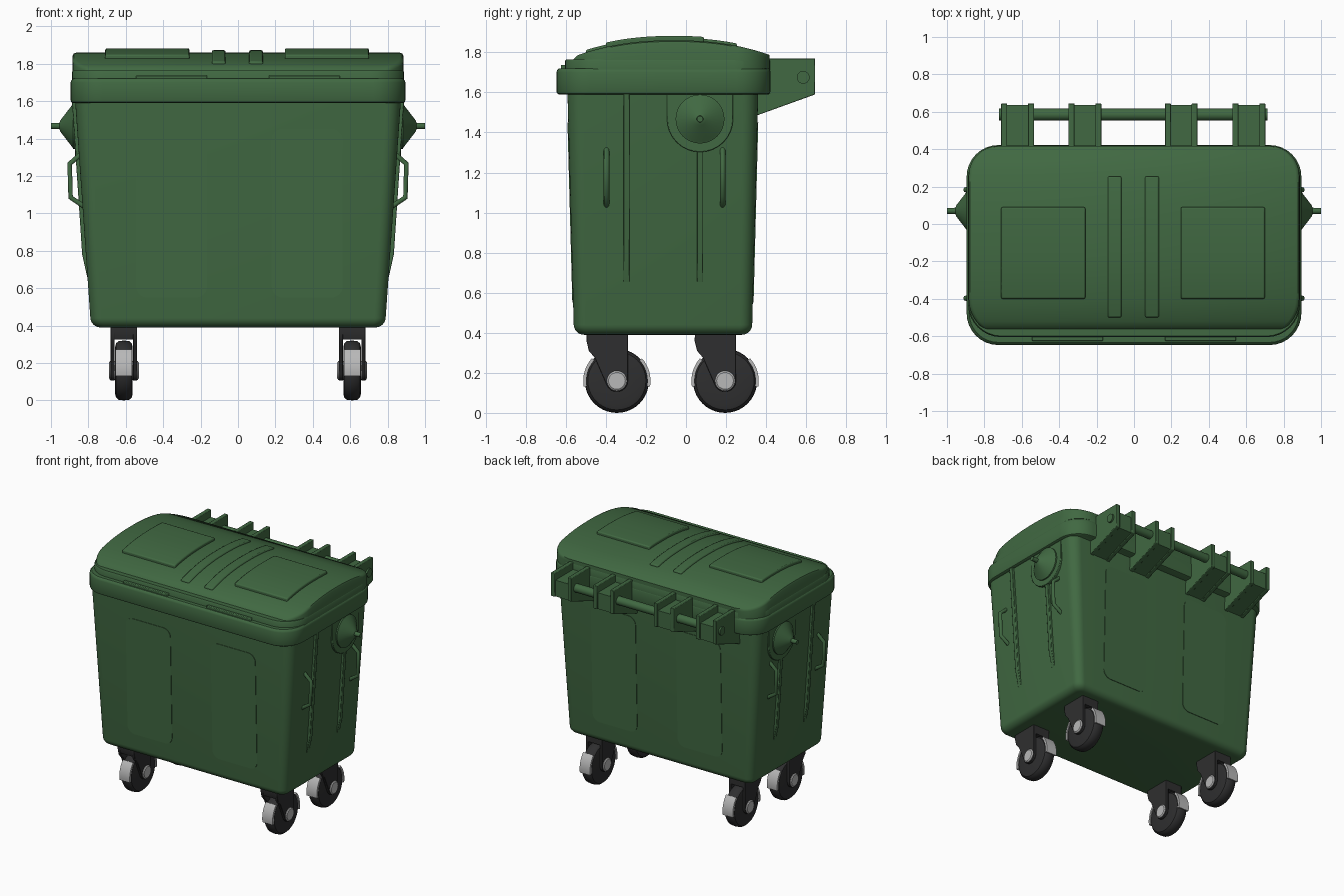
import bpy, bmesh, math
from math import sin, cos, pi, radians

if "Cube" in bpy.data.objects:
    bpy.data.objects.remove(bpy.data.objects["Cube"])


def material(name, rgb):
    m = bpy.data.materials.new(name)
    m.diffuse_color = (*rgb, 1)
    m.use_nodes = True
    m.node_tree.nodes["Principled BSDF"].inputs["Base Color"].default_value = m.diffuse_color
    return m


GREEN = material("bin_green", (0.052, 0.14, 0.054))
BLACK = material("wheel_black", (0.028, 0.028, 0.029))
GREY = material("hub_grey", (0.48, 0.48, 0.48))


def skin(name, rings, mat, angle=35, bevel=0):
    """Join equal-length rings of points into a closed, capped solid."""
    bm = bmesh.new()
    vs = [[bm.verts.new(p) for p in r] for r in rings]
    n = len(vs[0])
    for a, b in zip(vs, vs[1:]):
        for i in range(n):
            j = (i + 1) % n
            bm.faces.new((a[i], a[j], b[j], b[i]))
    bm.faces.new(vs[0][::-1])
    bm.faces.new(vs[-1])
    bmesh.ops.recalc_face_normals(bm, faces=bm.faces)
    me = bpy.data.meshes.new(name)
    bm.to_mesh(me)
    bm.free()
    for p in me.polygons:
        p.use_smooth = True
    me.set_sharp_from_angle(angle=radians(angle))
    me.materials.append(mat)
    ob = bpy.data.objects.new(name, me)
    bpy.context.collection.objects.link(ob)
    if bevel:
        b = ob.modifiers.new("bevel", "BEVEL")
        b.width, b.segments, b.limit_method = bevel, 2, "ANGLE"
        b.angle_limit = radians(40)
    return ob


def rounded(x0, x1, y0, y1, r, n=8):
    """Rounded rectangle outline."""
    pts = []
    for k, (cx, cy) in enumerate([(x1 - r, y1 - r), (x0 + r, y1 - r), (x0 + r, y0 + r), (x1 - r, y0 + r)]):
        for i in range(n + 1):
            a = (k + i / n) * pi / 2
            pts.append((cx + r * cos(a), cy + r * sin(a)))
    return pts


def loft(name, sections, mat):
    return skin(name, [[(x, y, z) for x, y in rounded(*s)] for z, *s in sections], mat)


def prism_x(name, yz, x0, x1, mat, bevel=0):
    return skin(name, [[(x, y, z) for y, z in yz] for x in (x0, x1)], mat, bevel=bevel)


def lathe_x(name, profile, cy, cz, mat, n=32):
    """Revolve (x, radius) pairs around an axis along x."""
    return skin(name, [[(x, cy + r * cos(2 * pi * i / n), cz + r * sin(2 * pi * i / n)) for i in range(n)]
                       for x, r in profile], mat)


def wall_x(z):
    return 0.788 + (z - 0.42) * 0.07


def front_y(z):
    return -0.56 - (z - 0.42) * 0.027


def back_y(z):
    return 0.33 + (z - 0.42) * 0.026


# Tapered body with rounded bottom edge
def body_section(z, inset, r):
    w = wall_x(z) - inset
    return (z, -w, w, front_y(z) + inset, back_y(z) - inset, r)


loft("body", [body_section(0.39 + 0.05 * (1 - cos(a)), 0.05 * (1 - sin(a)), 0.03 + 0.03 * sin(a))
              for a in [i * pi / 12 for i in range(7)]] + [body_section(1.62, 0, 0.08)], GREEN)

# Rim collar
loft("rim", [(z, -0.895 + d, 0.895 - d, -0.647 + d, 0.422 - d, 0.17 - d)
             for z, d in [(1.59, 0.012), (1.595, 0.004), (1.605, 0), (1.70, 0), (1.712, 0.004), (1.72, 0.014)]], GREEN)

# Lid: flange, then dome whose height follows y
loft("lid_flange", [(z, -0.888 + d, 0.888 - d, -0.605 + d, 0.42 - d, 0.18 - d)
                    for z, d in [(1.70, 0), (1.755, 0), (1.765, 0.006)]], GREEN)


def lid_z(y):
    z = 1.86 - 0.40 * abs(y + 0.06) ** 2.3
    return z - 0.6 * max(0, -0.54 - y)


def half_width(y, w=0.884, y0=-0.60, y1=0.418, rf=0.2, rb=0.16):
    if y < y0 + rf:
        return w - rf + math.sqrt(max(0, rf ** 2 - (y0 + rf - y) ** 2))
    if y > y1 - rb:
        return w - rb + math.sqrt(max(0, rb ** 2 - (y - y1 + rb) ** 2))
    return w


ys = ([-0.40 - 0.2 * cos(i * pi / 24) for i in range(12)] + [-0.40 + i * 0.658 / 16 for i in range(17)]
      + [0.258 + 0.16 * sin(i * pi / 24) for i in range(1, 13)])
rings = []
for y in ys:
    w, z = half_width(y), lid_z(y)
    rings.append([(-w, y, 1.72), (-w, y, z - 0.018), (-w + 0.006, y, z - 0.006), (-w + 0.02, y, z),
                  (w - 0.02, y, z), (w - 0.006, y, z - 0.006), (w, y, z - 0.018), (w, y, 1.72)])
skin("lid_dome", rings, GREEN, 40)


# Raised panels and ribs on the lid
def lid_strip(name, x0, x1, y0, y1, h):
    rr = []
    for i in range(17):
        y = y0 + (y1 - y0) * i / 16
        z = lid_z(y)
        rr.append([(x0, y, z - 0.03), (x0, y, z + h), (x1, y, z + h), (x1, y, z - 0.03)])
    skin(name, rr, GREEN, bevel=0.008)


for x0, x1 in [(-0.71, -0.26), (0.25, 0.70)]:
    lid_strip("lid_panel", x0, x1, -0.40, 0.09, 0.022)
for x0 in (-0.14, 0.06):
    lid_strip("lid_rib", x0, x0 + 0.073, -0.50, 0.255, 0.012)

# Front lips of the lid
for x0 in (-0.545, 0.165):
    prism_x("lid_lip", [(-0.59, 1.70), (-0.625, 1.70), (-0.625, 1.738), (-0.59, 1.738)],
            x0, x0 + 0.38, GREEN, 0.005)

# Shallow panels on front and back walls
for label, wall, s in (("front_panel", front_y, -1), ("back_panel", back_y, 1)):
    for x0 in (-0.545, 0.18):
        out = rounded(x0, x0 + 0.38, 0.55, 1.45, 0.06)
        skin(label, [[(x, wall(z) + s * d, z) for x, z in out] for d in (-0.01, 0.004)], GREEN)

# Side fittings, mirrored left and right
TY, TZ = 0.07, 1.467
for s in (-1, 1):
    # Lifting pivot: U-shaped plate, cone and pin
    u = [(TY + 0.165, 1.61), (TY - 0.165, 1.61)]
    u += [(TY + 0.165 * cos(a), TZ + 0.165 * sin(a)) for a in [pi + i * pi / 16 for i in range(17)]]
    prism_x("pivot_plate", u, s * 0.82, s * 0.872, GREEN, 0.004)
    lathe_x("pivot_cone", [(s * 0.85, 0.122), (s * 0.882, 0.122), (s * 0.887, 0.112),
                           (s * 0.95, 0.03), (s * 0.955, 0.017), (s * 1.0, 0.016)], TY, TZ, GREEN)
    # Vertical ribs that fade into the wall at the lower end
    for y, top in ((-0.297, 1.60), (0.07, 1.34)):
        side = [(top, 0.017), (0.78, 0.02), (0.65, 0)]
        loop = [(s * (wall_x(z) + d), z) for z, d in side] + [(s * (wall_x(z) - 0.02), z) for z, _ in side[::-1]]
        skin("side_rib", [[(x, y + o, z) for x, z in loop] for o in (-0.016, 0.016)], GREEN, bevel=0.004)
    # Bent bar handles
    for y in (-0.397, 0.183):
        cu = bpy.data.curves.new("side_handle", "CURVE")
        cu.dimensions, cu.bevel_depth, cu.bevel_resolution = "3D", 0.014, 3
        cu.use_fill_caps = True
        sp = cu.splines.new("POLY")
        path = [(0.83, 1.325), (0.90, 1.265), (0.895, 1.085), (0.82, 1.035)]
        sp.points.add(len(path) - 1)
        for p, (x, z) in zip(sp.points, path):
            p.co = (s * x, y, z, 1)
        cu.materials.append(GREEN)
        bpy.context.collection.objects.link(bpy.data.objects.new("side_handle", cu))

# Rear hinge brackets and rod
for x0 in (-0.71, -0.35, 0.165, 0.527):
    x1 = x0 + 0.175
    prism_x("hinge_block", [(0.34, 1.485), (0.635, 1.59), (0.635, 1.715), (0.34, 1.715)], x0 + 0.01, x1 - 0.01, GREEN)
    for a in (x0, x1 - 0.032):
        prism_x("hinge_cheek", [(0.34, 1.48), (0.645, 1.59), (0.645, 1.77), (0.40, 1.77), (0.34, 1.70)],
                a, a + 0.032, GREEN, 0.004)
lathe_x("hinge_rod", [(-0.722, 0.032), (0.715, 0.032)], 0.585, 1.675, GREEN, 24)

# Caster wheels
for cx in (-0.61, 0.61):
    for cy in (-0.345, 0.195):
        cz = 0.16
        lathe_x("tyre", [(cx + x, r) for x, r in [(-0.047, 0.05), (-0.047, 0.125), (-0.042, 0.145), (-0.028, 0.157),
                (0, 0.16), (0.028, 0.157), (0.042, 0.145), (0.047, 0.125), (0.047, 0.05)]], cy, cz, BLACK, 40)
        lathe_x("hub", [(cx - 0.08, 0.042), (cx - 0.074, 0.05), (cx + 0.074, 0.05), (cx + 0.08, 0.042)],
                cy, cz, GREY, 20)
        # Fork cheeks around the wheel, joined under the body
        arc = [(cy + 0.055 * cos(a), cz + 0.055 * sin(a)) for a in [pi * 1.1 + i * pi * 0.9 / 8 for i in range(9)]]
        fork = [(cy + 0.055, 0.41), (cy - 0.15, 0.41), (cy - 0.152, 0.36), (cy - 0.14, 0.31), (cy - 0.11, 0.275)] + arc
        for o in (-0.071, 0.049):
            prism_x("fork_cheek", fork, cx + o, cx + o + 0.022, BLACK, 0.003)
        prism_x("fork_top", [(cy + 0.055, 0.41), (cy - 0.15, 0.41), (cy - 0.152, 0.36), (cy - 0.14, 0.325),
                             (cy + 0.055, 0.325)], cx - 0.06, cx + 0.06, BLACK)
        # Grey guards before and behind the tyre
        for s in (-1, 1):
            ang = [radians(-10 + 52 * i / 8) for i in range(9)]
            g = [(cy + s * 0.168 * cos(a), cz + 0.168 * sin(a)) for a in ang]
            g += [(cy + s * 0.152 * cos(a), cz + 0.152 * sin(a)) for a in ang[::-1]]
            prism_x("wheel_guard", g, cx - 0.044, cx + 0.044, GREY)
